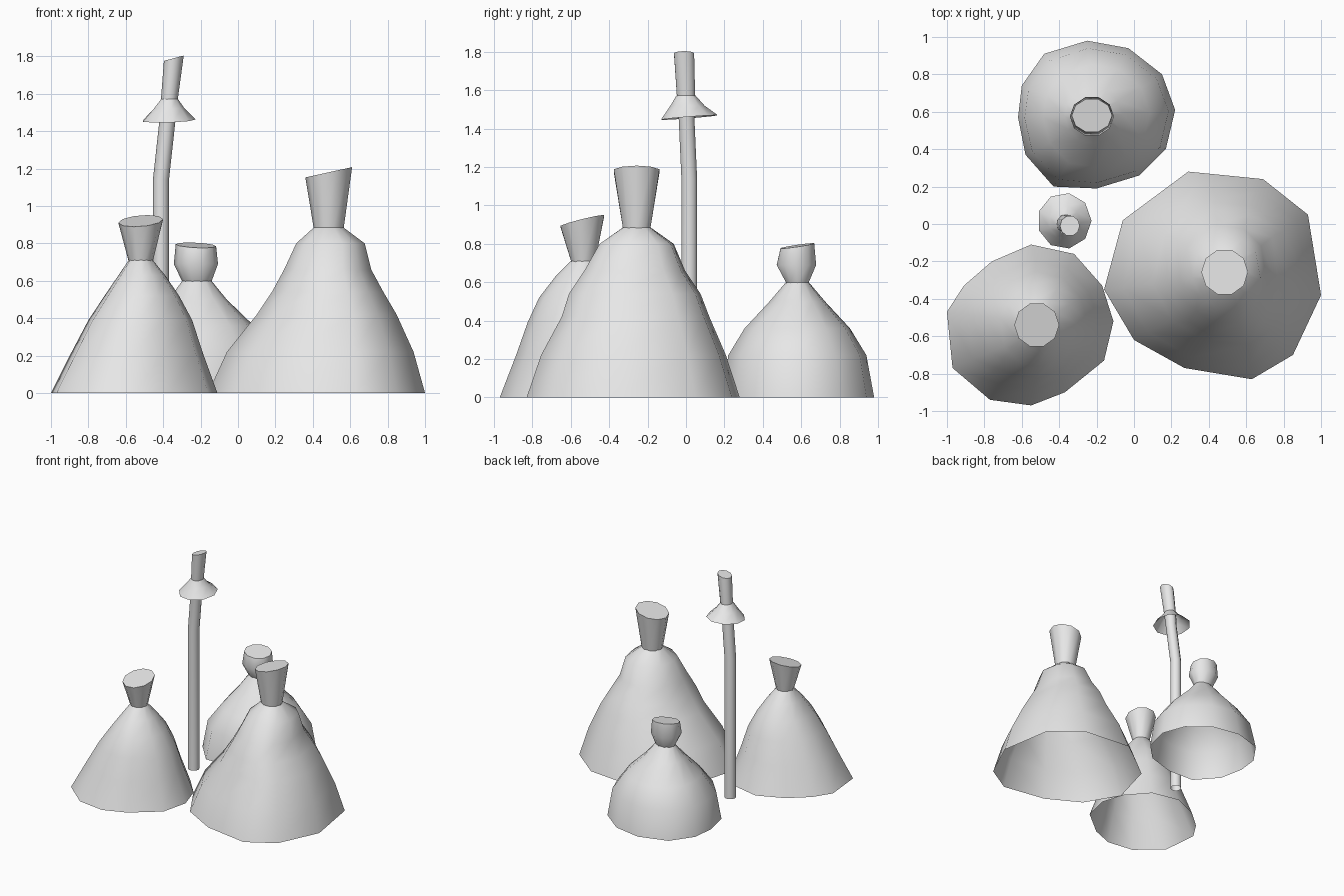
import bpy
import bmesh
import math
from mathutils import Vector

cube = bpy.data.objects.get("Cube")
if cube:
    bpy.data.objects.remove(cube, do_unlink=True)

# One plain grey for everything
grey = bpy.data.materials.new("plain grey")
grey.use_nodes = True
COLOUR = (0.8, 0.8, 0.8, 1)
grey.diffuse_color = COLOUR
grey.node_tree.nodes["Principled BSDF"].inputs["Base Color"].default_value = COLOUR


def circle(sides):
    """Unit ring, counter-clockwise."""
    angles = [math.tau * i / sides for i in range(sides)]
    return [Vector((math.cos(a), math.sin(a))) for a in angles]


def ring_points(shape, ring, tilt=(0, 0)):
    """Place a unit ring shape; ring is (z, centre x, centre y, radius x, radius y)."""
    z, cx, cy, rx, ry = ring
    return [Vector((cx + p.x * rx, cy + p.y * ry, z + p.x * rx * tilt[0] + p.y * ry * tilt[1]))
            for p in shape]


def loft(name, loops, cap=False):
    """Skin a stack of point loops, optionally closing the last one."""
    bm = bmesh.new()
    rows = [[bm.verts.new(p) for p in loop] for loop in loops]
    n = len(rows[0])
    for low, high in zip(rows, rows[1:]):
        for i in range(n):
            j = (i + 1) % n
            bm.faces.new((low[i], low[j], high[j], high[i]))
    if cap:
        bm.faces.new(rows[-1])
    mesh = bpy.data.meshes.new(name)
    bm.to_mesh(mesh)
    bm.free()
    mesh.materials.append(grey)
    obj = bpy.data.objects.new(name, mesh)
    bpy.context.collection.objects.link(obj)
    bpy.ops.object.select_all(action="DESELECT")
    obj.select_set(True)
    bpy.context.view_layer.objects.active = obj
    bpy.ops.object.shade_smooth_by_angle(angle=math.radians(60))
    return obj


def skirt(name, outline, rings):
    """Open bell whose uneven ground outline rounds off towards the neck."""
    xs, ys = zip(*outline)
    mid = Vector((max(xs) + min(xs), max(ys) + min(ys))) / 2
    half = Vector((max(xs) - min(xs), max(ys) - min(ys))) / 2
    unit = [Vector(((x - mid.x) / half.x, (y - mid.y) / half.y)) for x, y in outline]
    unit.sort(key=lambda p: math.atan2(p.y, p.x))
    loops = [ring_points(unit, (0, mid.x, mid.y, half.x, half.y))]
    for k, ring in enumerate(rings, 1):
        blend = k / len(rings)
        loops.append(ring_points([p.lerp(p.normalized(), blend) for p in unit], ring))
    return loft(name, loops)


def top_tuft(name, rings, tilt, sides=10):
    """Tied bundle above the neck, cut off at a slant."""
    shape = circle(sides)
    loops = [ring_points(shape, r) for r in rings[:-1]]
    loops.append(ring_points(shape, rings[-1], tilt))
    return loft(name, loops, cap=True)


# Large stack
skirt("large_stack_skirt",
      [(-.06, .02), (.29, .28), (.69, .24), (.93, .05), (1, -.38),
       (.85, -.7), (.63, -.83), (.27, -.77), (0, -.62), (-.16, -.35)],
      [(.22, .44, -.275, .5, .485), (.42, .475, -.265, .375, .39),
       (.54, .48, -.27, .3, .35), (.66, .48, -.27, .235, .27),
       (.8, .495, -.26, .185, .2), (.885, .485, -.257, .08, .075)])
top_tuft("large_stack_top",
         [(.88, .485, -.257, .08, .075), (1.18, .485, -.257, .125, .125)], (.22, 0))

# Front stack
skirt("front_stack_skirt",
      [(-1, -.47), (-.91, -.33), (-.76, -.2), (-.55, -.11), (-.32, -.16), (-.17, -.33),
       (-.11, -.52), (-.16, -.73), (-.37, -.9), (-.55, -.97), (-.77, -.94), (-.97, -.77)],
      [(.22, -.54, -.54, .35, .345), (.39, -.523, -.54, .278, .285),
       (.52, -.515, -.54, .2, .225), (.63, -.515, -.54, .125, .14),
       (.71, -.52, -.535, .065, .065)])
top_tuft("front_stack_top",
         [(.705, -.52, -.535, .065, .065), (.92, -.52, -.54, .12, .12)], (.08, .25))

# Back stack
skirt("back_stack_skirt",
      [(-.62, .57), (-.6, .74), (-.48, .91), (-.25, .98), (-.03, .94), (.15, .8),
       (.22, .61), (.17, .4), (.03, .26), (-.2, .19), (-.43, .2), (-.58, .37)],
      [(.22, -.2, .58, .385, .36), (.36, -.2, .58, .285, .275),
       (.5, -.215, .58, .155, .145), (.6, -.22, .58, .078, .06)])
top_tuft("back_stack_top",
         [(.595, -.22, .58, .078, .06), (.69, -.225, .575, .118, .108),
          (.79, -.225, .58, .108, .092)], (-.05, .15))

# Bent pole with a slanted tip
top_tuft("pole",
         [(0, -.412, .017, .043, .043), (1.14, -.412, .017, .043, .043),
          (1.45, -.378, .003, .043, .043), (1.57, -.367, 0, .045, .05),
          (1.79, -.343, -.01, .053, .055)], (.27, 0))

# Flared collar around the pole
collar = circle(9)
loft("pole_collar",
     [ring_points(collar, (1.458, -.372, .017, .145, .15), (.03, .08)),
      ring_points(collar, (1.52, -.37, .008, .085, .09)),
      ring_points(collar, (1.572, -.367, 0, .046, .051))])
